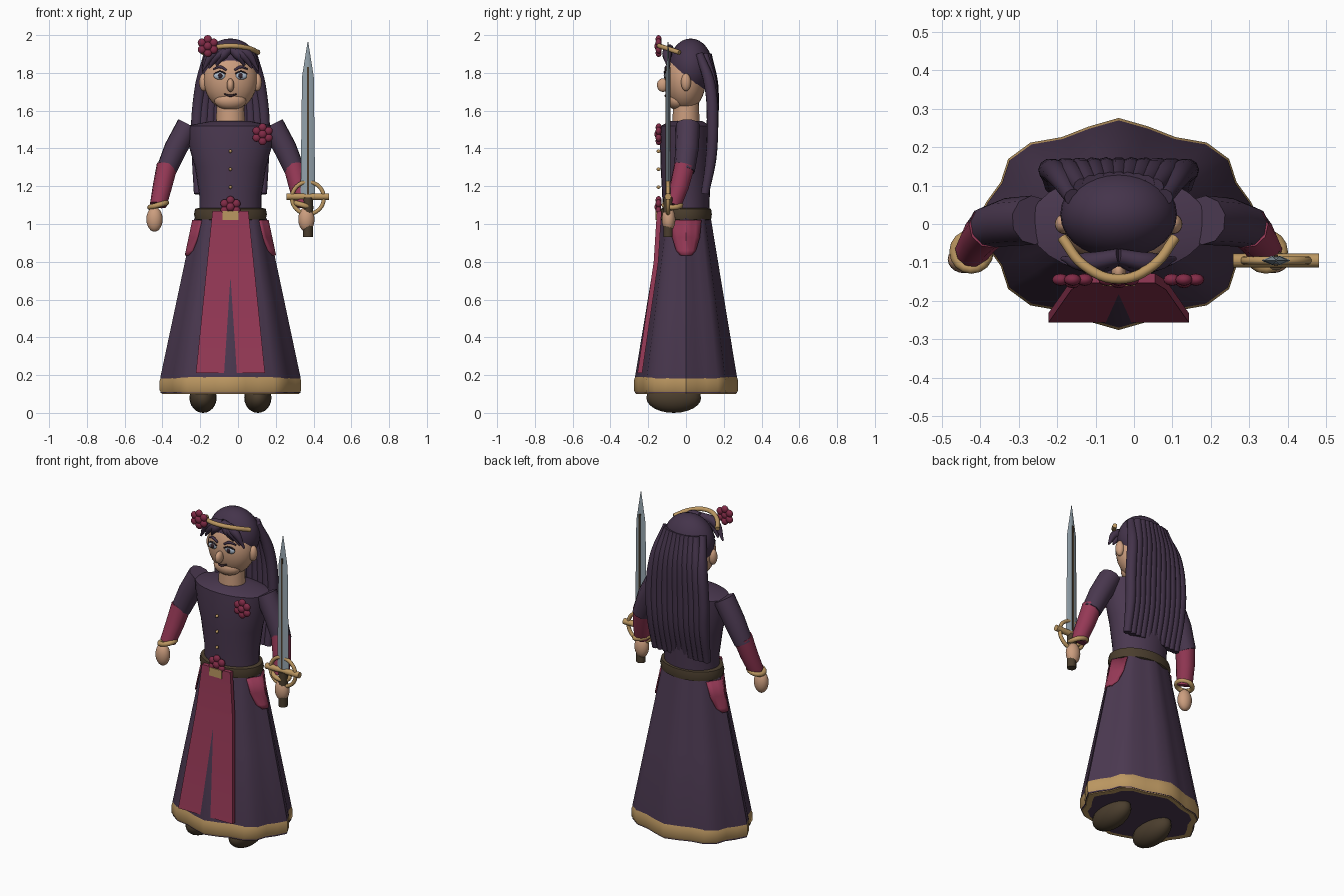
import bpy, bmesh
from math import sin, cos, pi, radians
from mathutils import Vector

cube = bpy.data.objects.get("Cube")
if cube:
    bpy.data.objects.remove(cube, do_unlink=True)

CX = -0.04  # body centre line


def material(name, rgb):
    m = bpy.data.materials.new(name)
    m.use_nodes = True
    m.diffuse_color = (*rgb, 1)
    m.node_tree.nodes["Principled BSDF"].inputs["Base Color"].default_value = (*rgb, 1)
    return m


CLOTH = material("purple cloth", (0.069, 0.040, 0.080))
HAIR = material("plum hair", (0.058, 0.034, 0.070))
RED = material("crimson cloth", (0.30, 0.040, 0.092))
ROSE = material("rose petals", (0.22, 0.024, 0.062))
GOLD = material("gold trim", (0.50, 0.31, 0.12))
SKIN = material("skin", (0.60, 0.34, 0.21))
LEATHER = material("brown leather", (0.070, 0.048, 0.027))
STEEL = material("steel", (0.29, 0.36, 0.41))
EYE = material("pale eye", (0.42, 0.50, 0.60))
DARK = material("dark feature", (0.035, 0.018, 0.025))


def finish(ob, name, mat):
    ob.name = name
    ob.data.materials.clear()
    ob.data.materials.append(mat)
    bpy.ops.object.select_all(action="DESELECT")
    ob.select_set(True)
    bpy.context.view_layer.objects.active = ob
    bpy.ops.object.shade_smooth_by_angle(angle=radians(40))
    return ob


def from_bmesh(bm, name, mat):
    bmesh.ops.recalc_face_normals(bm, faces=bm.faces[:])
    me = bpy.data.meshes.new(name)
    bm.to_mesh(me)
    bm.free()
    ob = bpy.data.objects.new(name, me)
    bpy.context.collection.objects.link(ob)
    return finish(ob, name, mat)


def ball(name, loc, size, mat, seg=20):
    bm = bmesh.new()
    bmesh.ops.create_uvsphere(bm, u_segments=seg, v_segments=seg // 2 + 2, radius=1)
    for v in bm.verts:
        v.co = Vector(loc) + v.co * Vector(size)
    return from_bmesh(bm, name, mat)


def box(name, loc, size, mat):
    bm = bmesh.new()
    bmesh.ops.create_cube(bm, size=1)
    for v in bm.verts:
        v.co = Vector(loc) + v.co * Vector(size)
    return from_bmesh(bm, name, mat)


def loft(name, rings, mat, caps=True):
    bm = bmesh.new()
    rows = [[bm.verts.new(p) for p in ring] for ring in rings]
    n = len(rows[0])
    for a, b in zip(rows, rows[1:]):
        for i in range(n):
            j = (i + 1) % n
            bm.faces.new((a[i], a[j], b[j], b[i]))
    if caps:
        bm.faces.new(rows[0])
        bm.faces.new(rows[-1])
    return from_bmesh(bm, name, mat)


def lathe(name, stations, mat, wave=0, cy=0, caps=True, seg=28):
    rings = []
    for z, rx, ry in stations:
        ring = []
        for i in range(seg):
            a = 2 * pi * i / seg
            w = 1 + wave * cos(8 * a)
            ring.append((CX + rx * w * cos(a), cy + ry * w * sin(a), z))
        rings.append(ring)
    return loft(name, rings, mat, caps)


def tube(name, pts, radius, mat, taper=None, smooth=False, cyclic=False):
    cu = bpy.data.curves.new(name, "CURVE")
    cu.dimensions = "3D"
    cu.bevel_depth = radius
    cu.bevel_resolution = 3
    cu.use_fill_caps = True
    sp = cu.splines.new("BEZIER" if smooth else "POLY")
    store = sp.bezier_points if smooth else sp.points
    store.add(len(pts) - 1)
    for i, p in enumerate(pts):
        if smooth:
            store[i].co = p
            store[i].handle_left_type = store[i].handle_right_type = "AUTO"
        else:
            store[i].co = (*p, 1)
        store[i].radius = taper[i] if taper else 1
    sp.use_cyclic_u = cyclic
    sp.resolution_u = 6
    ob = bpy.data.objects.new(name, cu)
    bpy.context.collection.objects.link(ob)
    bpy.ops.object.select_all(action="DESELECT")
    ob.select_set(True)
    bpy.context.view_layer.objects.active = ob
    bpy.ops.object.convert(target="MESH")
    return finish(bpy.context.object, name, mat)


# Gown: wavy skirt, hem, bodice, belt
def skirt_size(z):
    f = (1.02 - z) / 0.83
    return 0.185 + 0.168 * f, 0.127 + 0.13 * f


lathe("skirt", [(0.104, 0.352, 0.256)] + [(z, *skirt_size(z)) for z in (0.19, 0.6, 1.03)], CLOTH, wave=0.05)
lathe("hem", [(0.1, 0.31, 0.23), (0.1, 0.345, 0.252), (0.12, 0.357, 0.263), (0.17, 0.357, 0.263),
              (0.19, 0.35, 0.257), (0.19, 0.33, 0.24)], GOLD, wave=0.05, caps=False)
lathe("bodice", [(1.05, 0.165, 0.122), (1.15, 0.165, 0.126), (1.3, 0.188, 0.134), (1.42, 0.222, 0.137),
                 (1.52, 0.232, 0.132), (1.545, 0.1, 0.085)], CLOTH)
lathe("belt", [(1.02, 0.172, 0.122), (1.025, 0.187, 0.136), (1.052, 0.193, 0.14), (1.08, 0.187, 0.136),
               (1.085, 0.17, 0.12)], LEATHER, cy=-0.003)

# Front panel hanging from the belt
rings = []
for z, hw, y in ((1.07, 0.095, -0.154), (0.8, 0.123, -0.171), (0.21, 0.183, -0.257)):
    rings.append([(CX - hw, y, z), (CX + hw, y, z), (CX + hw, y + 0.025, z), (CX - hw, y + 0.025, z)])
loft("front_panel", rings, RED)

# Side flaps following the skirt
for s, side in ((1, "left"), (-1, "right")):
    bm = bmesh.new()
    rows = []
    for z, half in ((1.02, 36), (0.93, 30), (0.86, 20), (0.835, 11)):
        rx, ry = skirt_size(z)
        row = []
        for k in range(-3, 4):
            a = radians(half * k / 3)
            w = 1 + 0.05 * cos(8 * a)
            row.append(bm.verts.new((CX + s * (rx * w + 0.008) * cos(a), (ry * w + 0.01) * sin(a), z)))
        rows.append(row)
    for a, b in zip(rows, rows[1:]):
        for k in range(6):
            bm.faces.new((a[k], a[k + 1], b[k + 1], b[k]))
    flap = from_bmesh(bm, side + "_hip_flap", RED)
    flap.modifiers.new("thickness", "SOLIDIFY").thickness = 0.01

# Buttons and buckle
for i in range(3):
    ball("button", (CX, -0.145, 1.385 - 0.095 * i), (0.009, 0.011, 0.009), GOLD, 10)
box("buckle", (CX, -0.155, 1.045), (0.085, 0.014, 0.05), GOLD)

# Arms, hands, ears, eyes, shoes, fringe on both sides
for s, side in ((1, "left"), (-1, "right")):
    def at(x, y, z):
        return (CX + s * x, y, z)

    tube(side + "_upper_sleeve", [at(0.222, 0.01, 1.525), at(0.29, 0.005, 1.4), at(0.342, -0.008, 1.28)],
         0.064, CLOTH, (1, 0.98, 0.86))
    tube(side + "_forearm_sleeve", [at(0.335, -0.008, 1.31), at(0.36, -0.035, 1.2), at(0.382, -0.07, 1.1)],
         0.056, RED, (1, 0.92, 0.8))
    cuff = [at(0.383 + 0.044 * cos(a * pi / 8), -0.072 + 0.044 * sin(a * pi / 8), 1.1 - 0.012 * cos(a * pi / 8))
            for a in range(16)]
    tube(side + "_cuff", cuff, 0.014, GOLD, cyclic=True)
    ball(side + "_hand", at(0.402, -0.092, 1.025), (0.043, 0.036, 0.066), SKIN)
    ball(side + "_ear", at(0.142, 0.0, 1.75), (0.024, 0.026, 0.047), SKIN)
    ball(side + "_eye", at(0.056, -0.1, 1.785), (0.033, 0.014, 0.021), EYE)
    ball(side + "_iris", at(0.054, -0.111, 1.785), (0.012, 0.007, 0.014), DARK, 12)
    tube(side + "_upper_lid", [at(0.025, -0.113, 1.795), at(0.055, -0.113, 1.808), at(0.088, -0.098, 1.793)],
         0.004, DARK, smooth=True)
    tube(side + "_brow", [at(0.022, -0.108, 1.815), at(0.055, -0.104, 1.832), at(0.09, -0.09, 1.82)],
         0.008, HAIR, (0.7, 1, 0.5), smooth=True)
    ball(side + "_shoe", at(0.145, -0.065, 0.08), (0.072, 0.145, 0.08), LEATHER)
    for x1, z1, x2, z2 in ((0.085, 1.905, 0.147, 1.815), (0.065, 1.895, 0.115, 1.825), (0.04, 1.895, 0.075, 1.84)):
        tube(side + "_fringe_lock", [at(0.0, -0.085, 1.93), at(x1, -0.1, z1), at(x2, -0.09, z2)],
             0.026, HAIR, (0.8, 1, 0.2), smooth=True)

# Head
lathe("neck", [(1.5, 0.078, 0.072), (1.68, 0.072, 0.068)], SKIN, seg=20)
ball("head", (CX, -0.003, 1.765), (0.142, 0.108, 0.165), SKIN, 28)
ball("chin", (CX, -0.045, 1.655), (0.085, 0.055, 0.052), SKIN)
ball("nose", (CX, -0.122, 1.735), (0.02, 0.032, 0.036), SKIN, 14)
tube("mouth", [(CX - 0.032, -0.094, 1.688), (CX, -0.108, 1.679), (CX + 0.032, -0.094, 1.688)],
     0.007, DARK, (0.5, 1, 0.5), smooth=True)
ball("hair_cap", (CX, 0.025, 1.83), (0.152, 0.117, 0.152), HAIR, 28)

# Long strands down the back
for i in range(11):
    t = i / 5 - 1
    bow = (1 - t * t) ** 0.5
    tube("back_strand", [(CX + t * 0.12, 0.07 + 0.045 * bow, 1.9), (CX + t * 0.155, 0.125 + 0.015 * bow, 1.74),
                         (CX + t * 0.178, 0.14, 1.52), (CX + t * 0.175, 0.132, 1.35), (CX + t * 0.172, 0.1, 1.16)],
         0.031, HAIR, (0.7, 1, 1, 0.95, 0.7), smooth=True)

# Headband arc
tube("headband", [(CX + x, y, z) for x, y, z in ((-0.148, -0.035, 1.908), (-0.09, -0.108, 1.932), (0, -0.143, 1.943),
                                                  (0.09, -0.108, 1.932), (0.148, -0.035, 1.908))],
     0.013, GOLD, smooth=True)

# Roses: a ring of petals round a centre
for place, x, z in (("hair", -0.16, 1.942), ("chest", 0.13, 1.475), ("belt", CX, 1.09)):
    ball(place + "_rose_centre", (x, -0.149, z), (0.023, 0.018, 0.023), ROSE, 12)
    for k in range(6):
        a = k * pi / 3 + pi / 6
        ball(place + "_rose_petal", (x + 0.036 * cos(a), -0.145, z + 0.036 * sin(a)), (0.022, 0.016, 0.022), ROSE, 12)

# Sword in the left hand
SX, SY = 0.37, -0.095
rings = []
for z, hw, t in ((1.14, 0.039, 0.012), (1.78, 0.031, 0.011), (1.963, 0.002, 0.002)):
    rings.append([(SX - hw, SY, z), (SX - hw * 0.3, SY - t, z), (SX + hw * 0.3, SY - t, z),
                  (SX + hw, SY, z), (SX + hw * 0.3, SY + t, z), (SX - hw * 0.3, SY + t, z)])
loft("blade", rings, STEEL)
box("blade_groove", (SX, SY, 1.49), (0.01, 0.028, 0.68), LEATHER)
tube("crossguard", [(SX - 0.112, SY, 1.145), (SX + 0.112, SY, 1.145)], 0.018, GOLD)
tube("guard_ring", [(SX + 0.085 * cos(a * pi / 16), SY, 1.138 + 0.085 * sin(a * pi / 16)) for a in range(32)],
     0.011, GOLD, cyclic=True)
tube("grip", [(SX, SY, 0.93), (SX, SY, 1.14)], 0.026, LEATHER)
